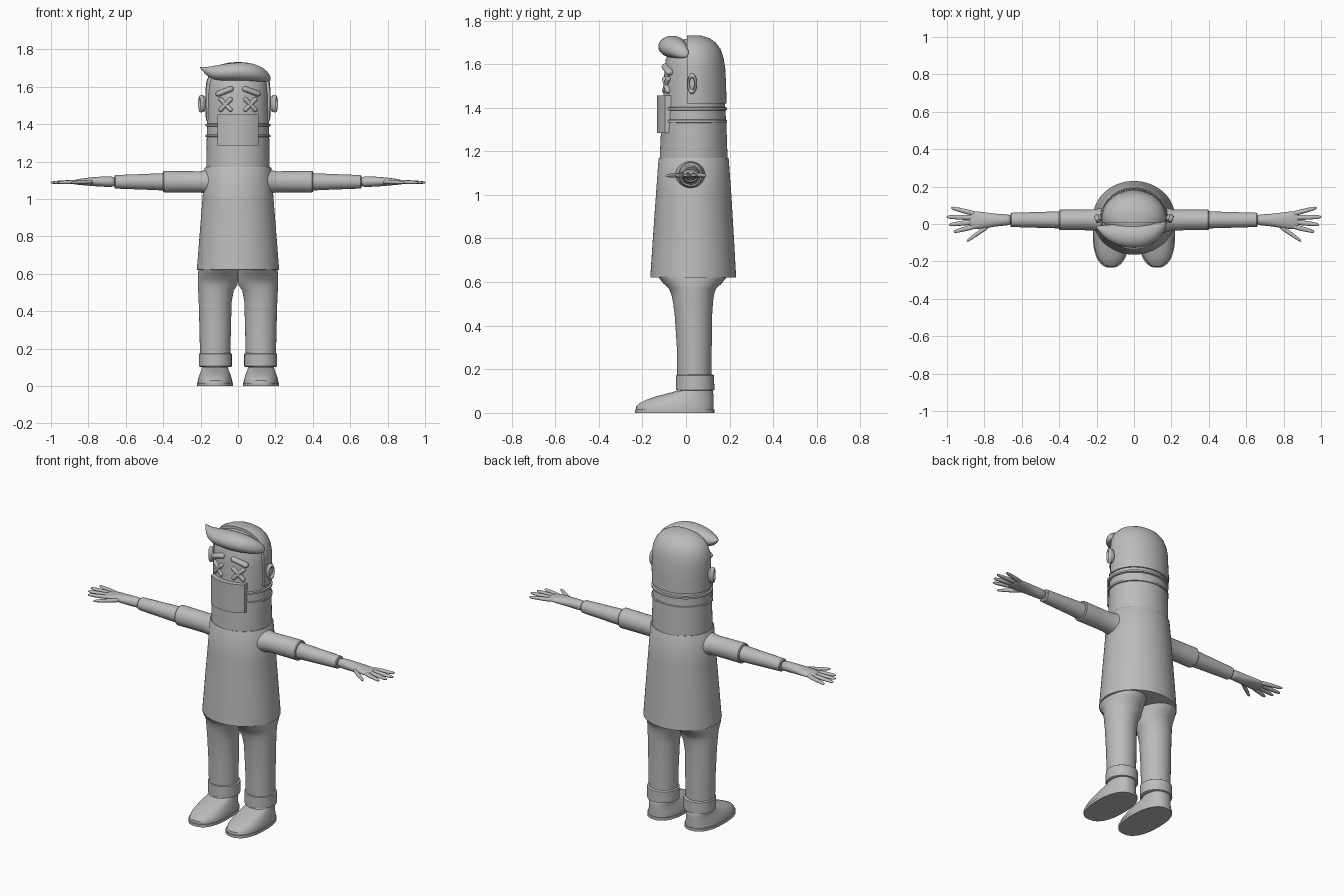
import bpy, bmesh, math
from mathutils import Vector, Matrix

GREY = bpy.data.materials.new("plain_grey")
GREY.diffuse_color = (0.5, 0.5, 0.5, 1)


def finish(name, bm, mirror=False, subsurf=0, angle=35):
    bmesh.ops.recalc_face_normals(bm, faces=bm.faces)
    me = bpy.data.meshes.new(name)
    bm.to_mesh(me)
    bm.free()
    me.materials.append(GREY)
    ob = bpy.data.objects.new(name, me)
    bpy.context.collection.objects.link(ob)
    bpy.context.view_layer.objects.active = ob
    ob.select_set(True)
    bpy.ops.object.shade_smooth_by_angle(angle=math.radians(angle))
    ob.select_set(False)
    if mirror:
        ob.modifiers.new("mirror", "MIRROR").use_mirror_merge = False
    if subsurf:
        m = ob.modifiers.new("smooth", "SUBSURF")
        m.levels = m.render_levels = subsurf
    return ob


def loft(bm, secs, axis="z", n=48, power=2.0, mat=None):
    """Elliptical sections (position, centre_a, centre_b, radius_a, radius_b) along an axis."""
    rings = []
    for p, ca, cb, ra, rb in secs:
        ring = []
        for i in range(n):
            t = 2 * math.pi * i / n
            c, s = math.cos(t), math.sin(t)
            a = ca + ra * math.copysign(abs(c) ** (2 / power), c)
            b = cb + rb * math.copysign(abs(s) ** (2 / power), s)
            co = Vector((a, b, p)) if axis == "z" else Vector((p, a, b))
            ring.append(bm.verts.new(mat @ co if mat else co))
        rings.append(ring)
    for lo, hi in zip(rings, rings[1:]):
        for i in range(n):
            j = (i + 1) % n
            bm.faces.new((lo[i], lo[j], hi[j], hi[i]))
    bm.faces.new(rings[0])
    bm.faces.new(rings[-1])


def part(name, secs, axis="z", n=48, power=2.0, **kw):
    bm = bmesh.new()
    loft(bm, secs, axis, n, power)
    return finish(name, bm, **kw)


def capsule(bm, p, q, r, depth):
    """Round-ended bar from p to q, flattened to a depth along y."""
    p, q = Vector(p), Vector(q)
    d = (q - p).normalized()
    side = Vector((0, 1, 0)).cross(d).normalized()
    fwd = d.cross(side)
    mat = Matrix((side, fwd, d)).transposed().to_4x4()
    mat.translation = p
    L = (q - p).length
    secs = []
    for k in range(6):
        t = math.pi / 2 * k / 5
        secs.append((-r * math.cos(t) + r, max(math.sin(t), 0.05)))
    secs += [(L - z, f) for z, f in reversed(secs)]
    loft(bm, [(z, 0, 0, r * f, depth * f) for z, f in secs], n=16, mat=mat)


# Tunic
part("tunic", [(0.62, 0, .033, .212, .190), (0.622, 0, .033, .22, .197),
               (0.80, 0, .034, .206, .186), (1.0, 0, .035, .190, .173),
               (1.165, 0, .035, .178, .161), (1.17, 0, .035, .174, .158)], n=64)

# Neck, jaw and face
part("head", [(1.16, 0, .035, .169, .156), (1.33, 0, .036, .167, .149),
              (1.40, 0, .036, .165, .143), (1.55, 0, .035, .162, .135),
              (1.62, 0, .035, .155, .128), (1.67, 0, .035, .135, .108),
              (1.70, 0, .035, .10, .08), (1.715, 0, .035, .05, .04)], n=64)

# Two collar folds around the neck
for i, z in enumerate((1.338, 1.395)):
    part("neck_fold_%d" % (i + 1), [(z - .008, 0, .036, .165, .145), (z - .005, 0, .036, .173, .153),
                                    (z + .005, 0, .036, .173, .153), (z + .008, 0, .036, .165, .145)], n=64)

# Hair shell, cut off flat behind the face
bm = bmesh.new()
loft(bm, [(1.42, 0, .035, .172, .151), (1.50, 0, .035, .174, .149), (1.58, 0, .035, .174, .145),
          (1.63, 0, .035, .169, .137), (1.67, 0, .035, .153, .123), (1.70, 0, .035, .126, .100),
          (1.72, 0, .035, .088, .070), (1.73, 0, .035, .045, .036), (1.732, 0, .035, .01, .008)], n=64)
bmesh.ops.bisect_plane(bm, geom=bm.verts[:] + bm.edges[:] + bm.faces[:], plane_co=(0, .005, 0),
                       plane_no=(0, -1, 0), clear_outer=True)
bmesh.ops.holes_fill(bm, edges=[e for e in bm.edges if e.is_boundary], sides=0)
finish("hair_back", bm)

# Swept fringe with a pointed tip
part("hair_fringe", [(-.204, -.015, 1.704, .002, .002), (-.185, -.026, 1.692, .018, .013),
                     (-.15, -.045, 1.675, .040, .033), (-.09, -.058, 1.676, .060, .045),
                     (0, -.066, 1.682, .068, .052), (.08, -.058, 1.678, .062, .050),
                     (.135, -.035, 1.665, .046, .038), (.165, -.012, 1.650, .026, .024),
                     (.175, .0, 1.643, .008, .008)], axis="x", n=16, subsurf=2, angle=180)

# Curved plate over the mouth
bm = bmesh.new()
cols = []
for i in range(17):
    x = -.11 + .22 * i / 16
    y = .036 - .146 * math.sqrt(1 - (x / .166) ** 2)
    cols.append([bm.verts.new((x, y + dy, z)) for dy, z in
                 ((-.024, 1.285), (-.024, 1.455), (.012, 1.455), (.012, 1.285))])
for a, b in zip(cols, cols[1:]):
    for k in range(4):
        bm.faces.new((a[k], b[k], b[(k + 1) % 4], a[(k + 1) % 4]))
bm.faces.new(cols[0])
bm.faces.new(cols[-1])
finish("mouth_plate", bm)

# Crossed eyes and sloping brows
bm = bmesh.new()
for s in (-1, 1):
    capsule(bm, (.032, -.098, 1.505 - s * .036), (.100, -.080, 1.505 + s * .036), .012, .014)
finish("crossed_eye", bm, mirror=True)
bm = bmesh.new()
capsule(bm, (.025, -.098, 1.593), (.118, -.072, 1.558), .015, .018)
finish("eyebrow", bm, mirror=True)

# Ears: flat lobe with a raised rim
bm = bmesh.new()
lobe = Matrix.Translation((.185, .032, 1.51)) @ Matrix.Rotation(math.radians(-20), 4, "Z")
bmesh.ops.create_uvsphere(bm, u_segments=20, v_segments=12, radius=1,
                          matrix=lobe @ Matrix.Diagonal((.014, .020, .044, 1)))
grid = []
for i in range(24):
    t = 2 * math.pi * i / 24
    ring = []
    for j in range(8):
        p = 2 * math.pi * j / 8
        r = 1 + .3 * math.cos(p)
        ring.append(bm.verts.new(lobe @ Vector((.012 + .012 * math.sin(p), .018 * r * math.cos(t),
                                                .037 * r * math.sin(t)))))
    grid.append(ring)
for i in range(24):
    a, b = grid[i], grid[(i + 1) % 24]
    for j in range(8):
        k = (j + 1) % 8
        bm.faces.new((a[j], a[k], b[k], b[j]))
finish("ear", bm, mirror=True, angle=60)

# Sleeves and forearms
part("sleeve", [(.12, .022, 1.092, .085, .075), (.17, .022, 1.092, .066, .063),
                (.21, .022, 1.092, .056, .056), (.30, .022, 1.093, .055, .057),
                (.395, .022, 1.093, .055, .058), (.40, .022, 1.093, .051, .054)],
     axis="x", n=32, mirror=True)
part("forearm", [(.38, .022, 1.092, .046, .047), (.52, .022, 1.092, .042, .041),
                 (.655, .022, 1.092, .038, .036), (.66, .022, 1.092, .034, .032)],
     axis="x", n=32, mirror=True)

# Hands: palm, four fingers and a thumb
bm = bmesh.new()
loft(bm, [(.65, .022, 1.092, .030, .029), (.70, .022, 1.093, .031, .029), (.76, .020, 1.093, .037, .026),
          (.81, .020, 1.093, .046, .021), (.86, .020, 1.091, .050, .015), (.885, .020, 1.09, .040, .010)],
     axis="x", n=16)
for x0, y0, x1, y1 in ((.84, .052, .978, .087), (.85, .034, 1.003, .038),
                       (.85, .012, .99, -.004), (.84, -.010, .965, -.042), (.77, -.005, .895, -.092)):
    prof = ((0, .013), (.3, .015), (.7, .012), (.92, .010), (1, .004))
    loft(bm, [(x0 + (x1 - x0) * t, y0 + (y1 - y0) * t, 1.092 - .004 * t, r, r * .8) for t, r in prof],
         axis="x", n=12)
finish("hand", bm, mirror=True, subsurf=1, angle=180)

# Trouser legs widening into the hips, with turned-up cuffs
part("trouser_leg", [(.12, .122, .038, .080, .078), (.30, .122, .038, .084, .080),
                     (.45, .122, .034, .088, .086), (.51, .118, .032, .095, .092),
                     (.54, .109, .031, .106, .097), (.57, .107, .030, .108, .108),
                     (.595, .107, .030, .108, .135), (.625, .105, .030, .106, .158)], mirror=True)
part("trouser_cuff", [(.103, .121, .042, .082, .082), (.106, .121, .042, .088, .088),
                      (.172, .121, .042, .088, .087), (.176, .121, .042, .082, .081)], mirror=True)

# Shoes: (height, toe y, heel y, half width)
def shoe_rings(rows):
    return [(z, .123, (toe + heel) / 2, w, (heel - toe) / 2) for z, toe, heel, w in rows]

part("shoe_sole", shoe_rings([(0, -.234, .13, .097), (.016, -.234, .13, .097)]), power=2.4, mirror=True)
part("shoe", shoe_rings([(.014, -.230, .126, .093), (.03, -.228, .126, .092), (.045, -.213, .126, .088),
                         (.06, -.182, .126, .083), (.075, -.140, .126, .077), (.088, -.090, .125, .072),
                         (.10, -.045, .123, .070), (.12, -.03, .115, .068)]), power=2.3, mirror=True)
